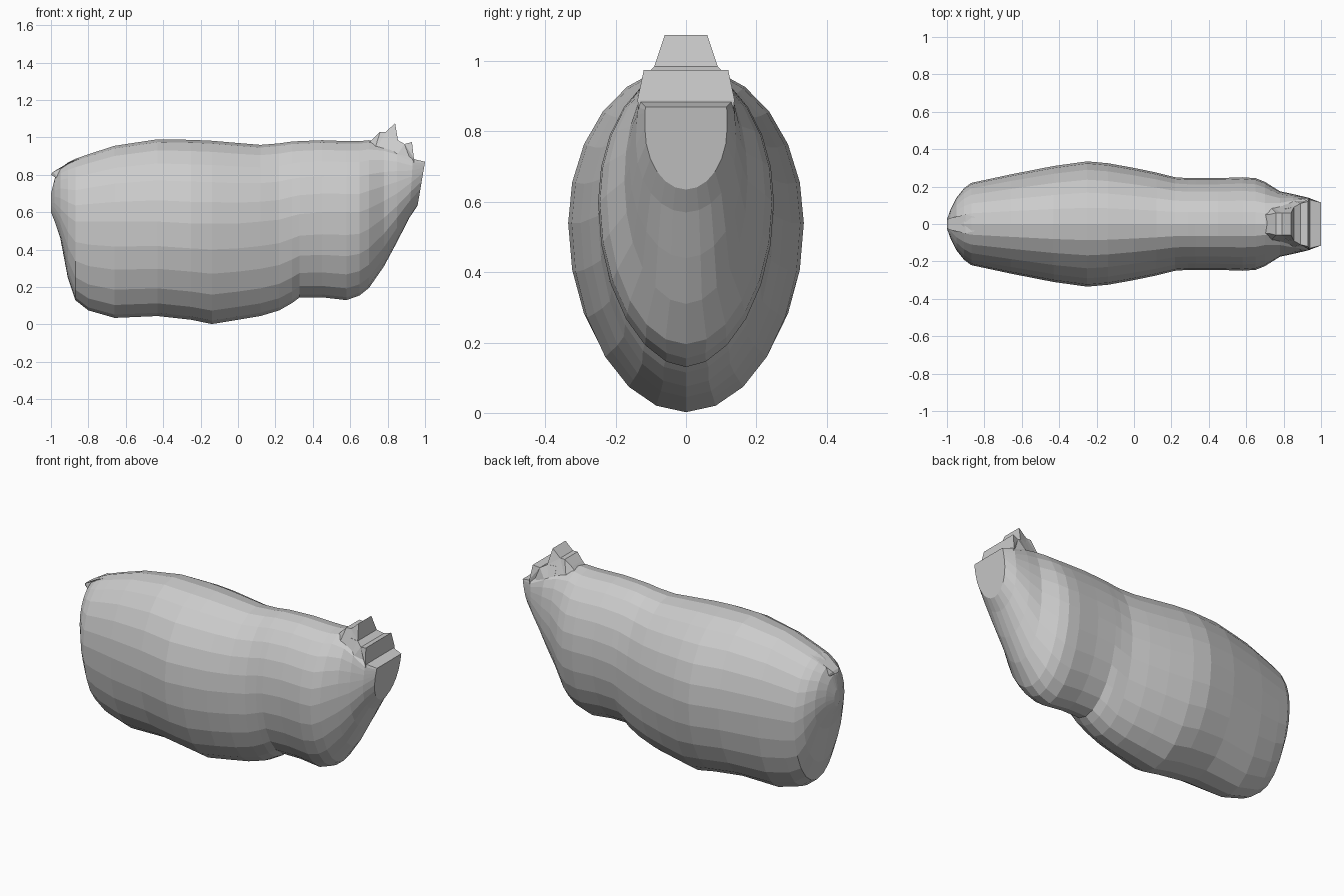
import bpy, bmesh, math


def finish(bm, name):
    bmesh.ops.recalc_face_normals(bm, faces=bm.faces)
    mesh = bpy.data.meshes.new(name)
    bm.to_mesh(mesh)
    bm.free()
    obj = bpy.data.objects.new(name, mesh)
    bpy.context.collection.objects.link(obj)
    return obj


def ring(x, top, bottom, width, mid, flat=0.0, power=1.0, lean=0.0, n=6):
    """Egg-shaped section: flat = half-width of top, power > 1 pinches the belly."""
    half = []
    for i in range(2 * n + 1):
        a = math.pi / 2 - math.pi * i / (2 * n)
        c, s = max(math.cos(a), 0.0), math.sin(a)
        if s > 0:
            y, z = flat + (width - flat) * c, mid + (top - mid) * s
        else:
            y, z = width * c ** power, mid + (mid - bottom) * s
        half.append((y, z))
    pts = half + [(-y, z) for y, z in half[-2:0:-1]]
    if flat:
        pts[0] = (0, top)
        pts[1] = (flat, top)
        pts[-1] = (-flat, top)
    return [(x + lean * (z - top), y, z) for y, z in pts]


def loft(name, stations):
    bm = bmesh.new()
    rings = [[bm.verts.new(p) for p in ring(*s)] for s in stations]
    for a, b in zip(rings, rings[1:]):
        for i in range(len(a)):
            j = (i + 1) % len(a)
            bm.faces.new((a[i], a[j], b[j], b[i]))
    bm.faces.new(rings[0])
    bm.faces.new(rings[-1][::-1])
    return finish(bm, name)


def mirrored_prism(name, profile):
    """Side profile of (x, z, half-width) points, mirrored across y."""
    bm = bmesh.new()
    left, right = [[bm.verts.new((x, s * w, z)) for x, z, w in profile]
                   for s in (-1, 1)]
    bm.faces.new(left)
    bm.faces.new(right[::-1])
    for i in range(len(profile)):
        j = (i + 1) % len(profile)
        bm.faces.new((left[i], left[j], right[j], right[i]))
    bmesh.ops.triangulate(bm, faces=[f for f in bm.faces if len(f.verts) > 4])
    return finish(bm, name)


# Torso from rump to cut neck: x, top, bottom, half-width, widest height, ...
loft("torso", [
    (-1.00, 0.70, 0.60, 0.025, 0.65),
    (-0.98, 0.78, 0.55, 0.08, 0.65),
    (-0.95, 0.835, 0.46, 0.14, 0.62),
    (-0.91, 0.865, 0.25, 0.19, 0.58),
    (-0.87, 0.885, 0.13, 0.22, 0.55),
    (-0.80, 0.91, 0.075, 0.235, 0.55),
    (-0.66, 0.955, 0.035, 0.265, 0.55),
    (-0.43, 0.99, 0.045, 0.31, 0.55),
    (-0.25, 0.987, 0.025, 0.335, 0.54),
    (-0.14, 0.982, 0.002, 0.325, 0.54),
    (0.00, 0.97, 0.025, 0.30, 0.54),
    (0.12, 0.96, 0.045, 0.275, 0.55),
    (0.22, 0.968, 0.075, 0.25, 0.56),
    (0.29, 0.978, 0.115, 0.245, 0.58),
    (0.33, 0.98, 0.145, 0.245, 0.59, 0, 1.1),
    (0.45, 0.985, 0.145, 0.245, 0.60, 0, 1.1),
    (0.58, 0.98, 0.13, 0.25, 0.60, 0, 1.1),
    (0.65, 0.98, 0.155, 0.245, 0.60, 0, 1.1),
    (0.70, 0.985, 0.195, 0.225, 0.62),
    (0.78, 0.97, 0.31, 0.175, 0.66, 0.05),
    (0.85, 0.94, 0.44, 0.16, 0.70, 0.09),
    (0.935, 0.885, 0.57, 0.142, 0.76, 0.13, 1, 0.06),
    (1.00, 0.87, 0.635, 0.117, 0.81, 0.115, 1, 0.17),
])

# Stepped crest where the neck is cut
mirrored_prism("neck_crest_upper", [
    (0.70, 0.97, 0.05), (0.72, 0.992, 0.05), (0.76, 1.03, 0.06),
    (0.79, 1.03, 0.06), (0.84, 1.075, 0.06), (0.855, 0.985, 0.09),
    (0.855, 0.90, 0.12), (0.72, 0.90, 0.10)])
mirrored_prism("neck_crest_lower", [
    (0.80, 0.985, 0.08), (0.855, 0.985, 0.09), (0.89, 0.965, 0.11),
    (0.93, 0.975, 0.12), (0.94, 0.89, 0.138), (0.94, 0.83, 0.13),
    (0.80, 0.83, 0.14)])

# Tail stump
mirrored_prism("tail_stump", [
    (-0.82, 0.895, 0.03), (-0.90, 0.868, 0.05), (-0.99, 0.815, 0.03),
    (-1.00, 0.80, 0.02), (-0.95, 0.77, 0.04), (-0.85, 0.75, 0.04)])
